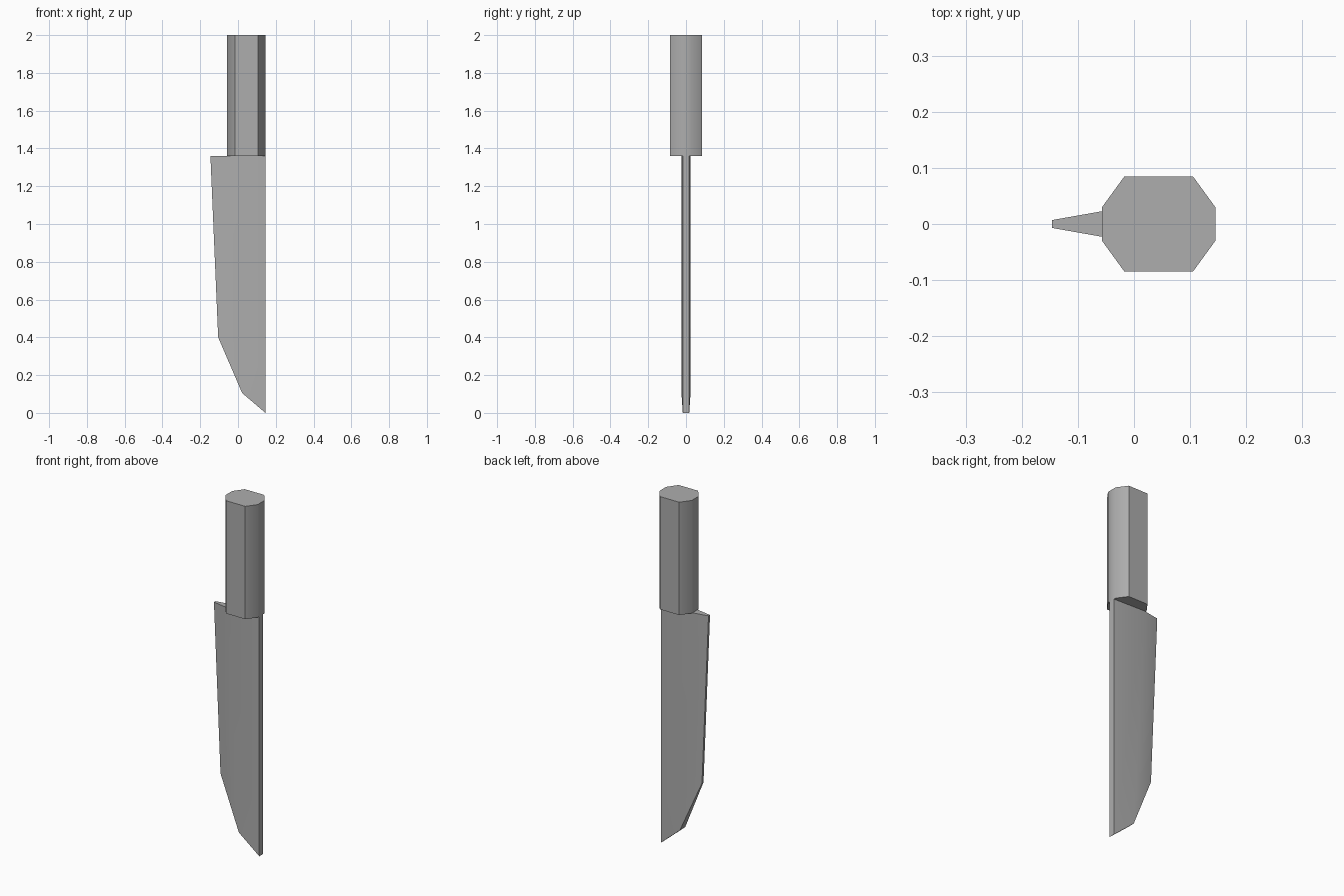
import bpy, bmesh, math

cube = bpy.data.objects.get("Cube")
if cube:
    bpy.data.objects.remove(cube, do_unlink=True)

grey = bpy.data.materials.new("mid_grey")
grey.use_nodes = True
colour = (0.42, 0.42, 0.42, 1)
grey.diffuse_color = colour
grey.node_tree.nodes["Principled BSDF"].inputs["Base Color"].default_value = colour


def finish(name, bm):
    """Turn a bmesh into a shaded object."""
    bmesh.ops.recalc_face_normals(bm, faces=bm.faces)
    mesh = bpy.data.meshes.new(name)
    bm.to_mesh(mesh)
    bm.free()
    mesh.materials.append(grey)
    obj = bpy.data.objects.new(name, mesh)
    bpy.context.collection.objects.link(obj)
    bpy.ops.object.select_all(action='DESELECT')
    obj.select_set(True)
    bpy.context.view_layer.objects.active = obj
    bpy.ops.object.shade_smooth_by_angle(angle=math.radians(45))


TOP, JOIN = 2.0, 1.36

# Handle: stretched octagon, extruded upward
bm = bmesh.new()
centre = 0.044
quarter = [(0.101, 0.03), (0.061, 0.085)]
half = quarter + [(-x, y) for x, y in reversed(quarter)]
ring = half + [(x, -y) for x, y in reversed(half)]
base = bm.faces.new([bm.verts.new((centre + x, y, JOIN)) for x, y in ring])
top = bmesh.ops.extrude_face_region(bm, geom=[base], use_keep_orig=True)
top_verts = [g for g in top["geom"] if isinstance(g, bmesh.types.BMVert)]
bmesh.ops.translate(bm, verts=top_verts, vec=(0, 0, TOP - JOIN))
finish("handle", bm)

# Blade: outline points as x, z, half thickness, in order around the rim
outline = [
    (-0.146, JOIN, 0.007),   # heel of the cutting edge
    (-0.105, 0.40, 0.007),   # start of the belly
    (0.022, 0.105, 0.024),   # end of the belly, full thickness
    (0.145, 0.0, 0.017),     # tip
    (0.145, JOIN, 0.017),    # top of the spine
    (-0.05, JOIN, 0.024),    # ridge at the heel
]
bm = bmesh.new()
sides = []
for s in (-1, 1):
    v = [bm.verts.new((x, s * t, z)) for x, z, t in outline]
    bm.faces.new((v[0], v[1], v[2], v[5]))   # ground bevel
    bm.faces.new((v[5], v[2], v[3], v[4]))   # flat beside the spine
    sides.append(v)
front, back = sides
for i in range(len(outline)):
    j = (i + 1) % len(outline)
    bm.faces.new((front[i], front[j], back[j], back[i]))
finish("blade", bm)
